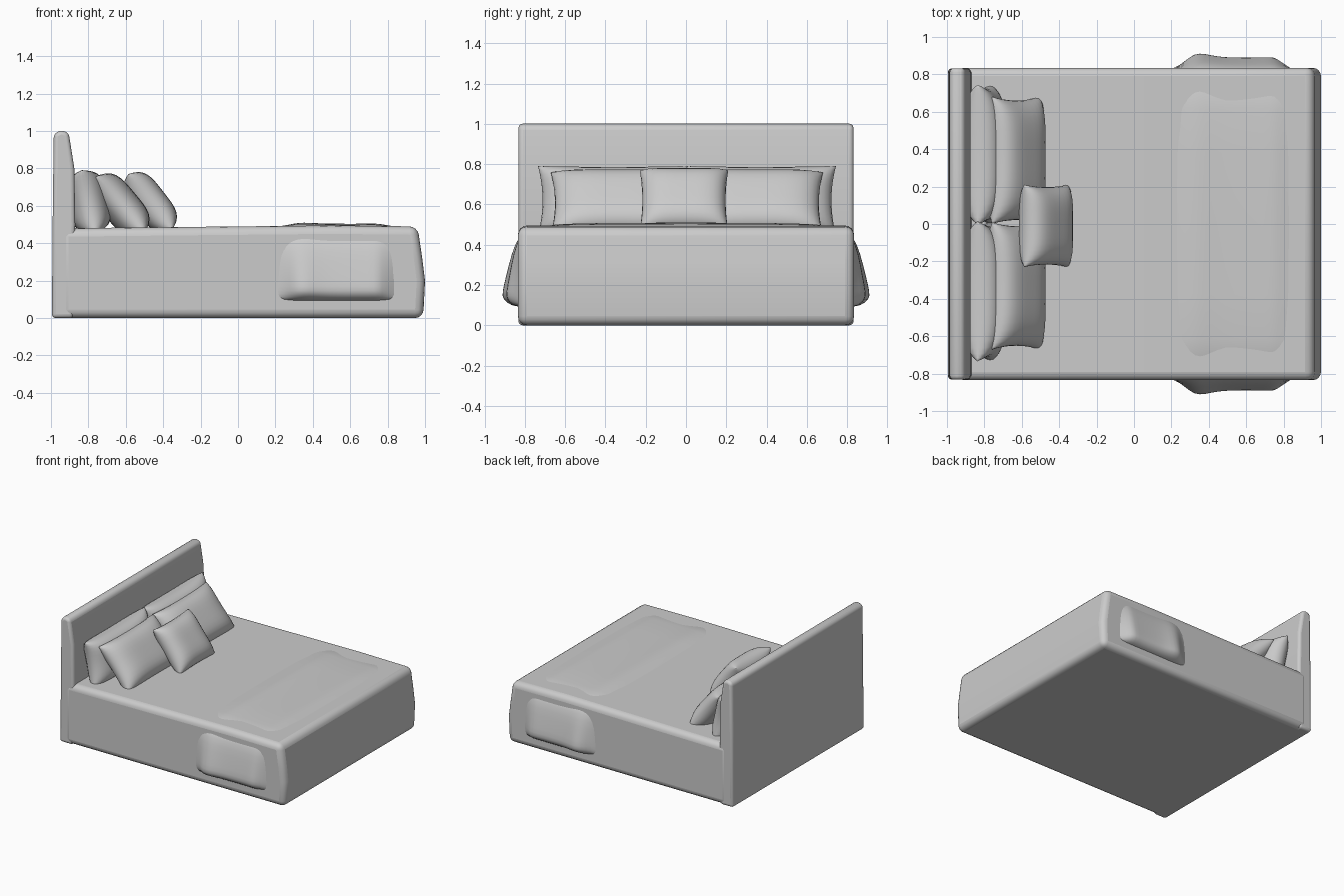
import bpy, bmesh, math
from mathutils import Vector

if "Cube" in bpy.data.objects:
    bpy.data.objects.remove(bpy.data.objects["Cube"])


def finish(name, bm, bevel=0.0, angle=40):
    bmesh.ops.recalc_face_normals(bm, faces=bm.faces)
    me = bpy.data.meshes.new(name)
    bm.to_mesh(me)
    bm.free()
    ob = bpy.data.objects.new(name, me)
    bpy.context.collection.objects.link(ob)
    if bevel:
        m = ob.modifiers.new("soft_edges", 'BEVEL')
        m.width, m.segments = bevel, 4
        m.limit_method, m.angle_limit = 'ANGLE', math.radians(40)
    bpy.ops.object.select_all(action='DESELECT')
    ob.select_set(True)
    bpy.context.view_layer.objects.active = ob
    bpy.ops.object.shade_smooth_by_angle(angle=math.radians(angle))
    return ob


def slab(name, profile, half_width, bevel):
    """Side profile (x, z) extruded across the bed along y."""
    bm = bmesh.new()
    f = bm.faces.new([bm.verts.new((x, -half_width, z)) for x, z in profile])
    r = bmesh.ops.extrude_face_region(bm, geom=[f])
    verts = [v for v in r["geom"] if isinstance(v, bmesh.types.BMVert)]
    bmesh.ops.translate(bm, verts=verts, vec=(0, 2 * half_width, 0))
    return finish(name, bm, bevel)


def pillow(name, centre, half_w, half_h, half_t, tilt):
    """Puffed cushion leaning back towards the headboard."""
    t = math.radians(tilt)
    up = Vector((-math.sin(t), 0, math.cos(t)))
    out = Vector((math.cos(t), 0, math.sin(t)))
    side = Vector((0, 1, 0))
    bm = bmesh.new()
    for s in (1, -1):
        grid = bmesh.ops.create_grid(bm, x_segments=20, y_segments=16, size=1)
        for v in grid["verts"]:
            a, b = (math.sin(c * math.pi / 2) for c in v.co[:2])
            puff = math.sqrt(max(0, (1 - a ** 4) * (1 - b ** 4)))
            u = a * half_w * (1 - 0.06 * (1 - b * b))
            h = b * half_h * (1 - 0.05 * (1 - a * a))
            v.co = Vector(centre) + side * u + up * h + out * (s * half_t * puff)
    bmesh.ops.remove_doubles(bm, verts=bm.verts, dist=1e-4)
    return finish(name, bm, angle=80)


# Mattress and base as one soft block, foot end slightly swollen low down
slab("mattress_base", [(-0.95, 0.0), (0.99, 0.0), (1.0, 0.2), (0.985, 0.32),
                       (0.96, 0.49), (0.5, 0.495), (-0.3, 0.487), (-0.95, 0.48)],
     0.835, 0.045)

# Headboard thickening towards the mattress
slab("headboard", [(-0.995, 0.0), (-0.88, 0.0), (-0.87, 0.5), (-0.875, 0.8),
                   (-0.905, 0.99), (-0.945, 1.005), (-0.985, 0.985), (-0.99, 0.6)],
     0.832, 0.025)

# Two rows of pillows and a small cushion in front
for label, y in (("left", -0.36), ("right", 0.37)):
    pillow("rear_pillow_" + label, (-0.8, y, 0.62), 0.375, 0.175, 0.11, 12)
    pillow("front_pillow_" + label, (-0.63, y * 0.92, 0.605), 0.34, 0.2, 0.1, 40)
pillow("cushion", (-0.47, -0.01, 0.62), 0.22, 0.19, 0.09, 38)

# Folded throw over the foot of the bed, flaring out at the sides
stations = [(0.19, 0.0), (0.25, 0.025), (0.3, 0.075), (0.35, 0.095), (0.41, 0.08),
            (0.48, 0.068), (0.6, 0.066), (0.7, 0.068), (0.75, 0.072),
            (0.79, 0.04), (0.85, 0.0)]
bm = bmesh.new()
rings = []
for x, b in stations:
    half = [(0.80, 0.09), (0.825 + 0.5 * b, 0.095), (0.825 + 0.95 * b, 0.13),
            (0.825 + b, 0.16), (0.825 + 0.75 * b, 0.25), (0.825 + 0.45 * b, 0.36),
            (0.815 + 0.2 * b, 0.44), (0.77, 0.485 + 0.15 * b), (0.5, 0.488 + 0.25 * b)]
    section = half + [(-y, z) for y, z in reversed(half)]
    rings.append([bm.verts.new((x, y, z)) for y, z in section])
for r0, r1 in zip(rings, rings[1:]):
    for i in range(len(r0) - 1):
        bm.faces.new((r0[i], r0[i + 1], r1[i + 1], r1[i]))
throw = finish("throw_blanket", bm, angle=75)
sub = throw.modifiers.new("smooth", 'SUBSURF')
sub.levels = sub.render_levels = 1
